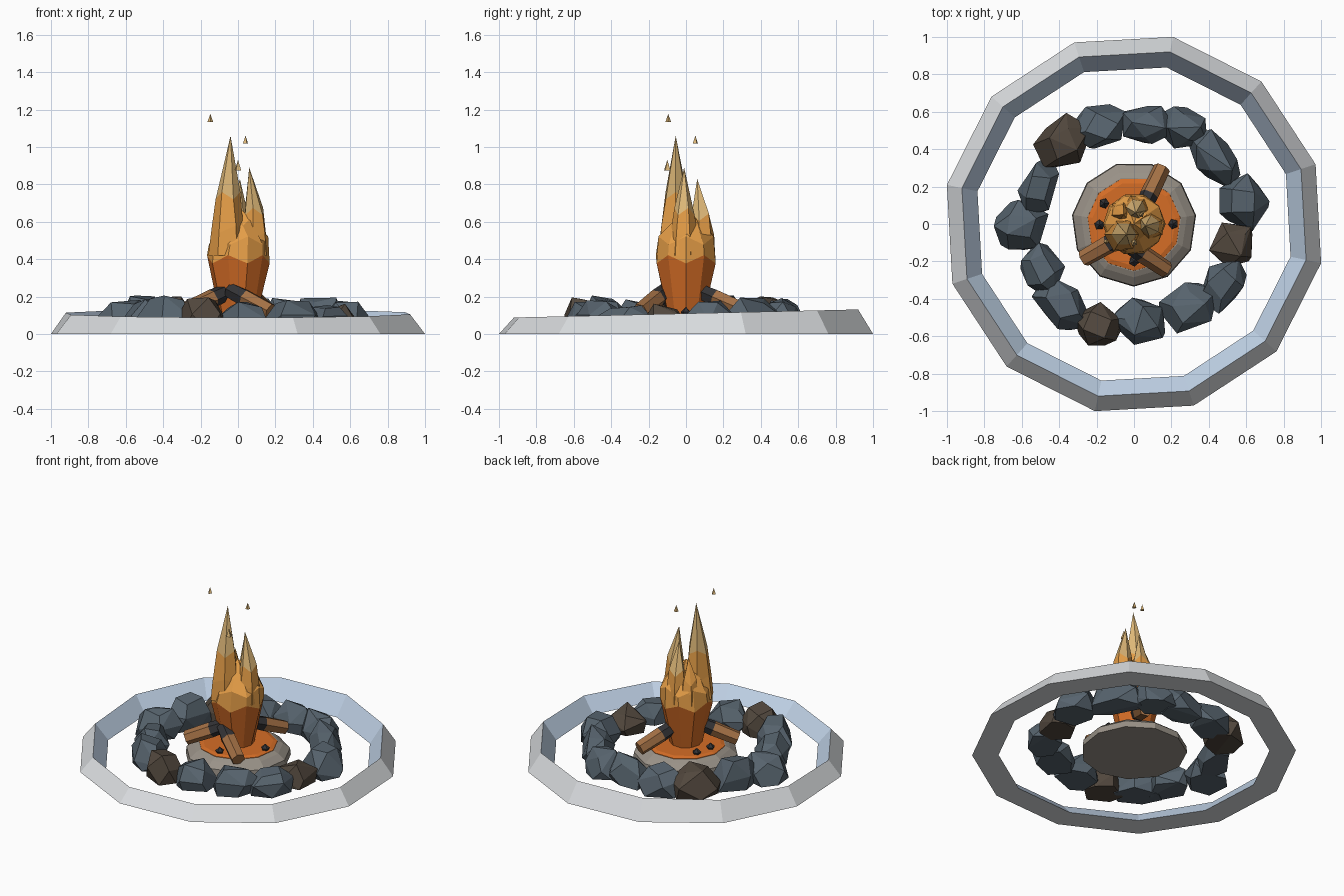
import bpy, bmesh, math, random
from mathutils import Vector

if "Cube" in bpy.data.objects:
    bpy.data.objects.remove(bpy.data.objects["Cube"])

random.seed(7)


def material(name, rgb):
    """Flat material from an sRGB colour."""
    m = bpy.data.materials.new(name)
    m.diffuse_color = [c / 12.92 if c < 0.04 else ((c + 0.055) / 1.055) ** 2.4 for c in rgb] + [1]
    m.use_nodes = True
    m.node_tree.nodes["Principled BSDF"].inputs["Base Color"].default_value = m.diffuse_color
    return m


snow = material("snow_white", (0.86, 0.87, 0.88))
ice = material("snow_blue", (0.75, 0.82, 0.90))
slate = material("slate", (0.34, 0.39, 0.43))
earth = material("brown_rock", (0.32, 0.28, 0.24))
stone = material("warm_stone", (0.60, 0.57, 0.53))
orange = material("glowing_orange", (0.84, 0.43, 0.15))
amber = material("amber", (0.90, 0.62, 0.28))
pale = material("pale_flame", (0.87, 0.72, 0.47))
wood = material("wood", (0.64, 0.44, 0.27))
char = material("charcoal", (0.20, 0.20, 0.21))


def finish(name, bm, mats, rule=None):
    """Turn a bmesh into a flat shaded object, coloured by a rule on the faces."""
    bm.normal_update()
    if rule:
        for f in bm.faces:
            f.material_index = rule(f)
    me = bpy.data.meshes.new(name)
    bm.to_mesh(me)
    bm.free()
    for m in mats:
        me.materials.append(m)
    ob = bpy.data.objects.new(name, me)
    bpy.context.collection.objects.link(ob)
    return ob


def loft(name, rings, n, mats, rule=None, turn=0.0, zig=0.0, jitter=0.0):
    """Skin n-sided rings (x, y, z, radius); radius 0 makes a point."""
    bm = bmesh.new()
    loops = []
    for i, (x, y, z, r) in enumerate(rings):
        if r == 0:
            loops.append([bm.verts.new((x, y, z))])
            continue
        lift = zig if 0 < i < len(rings) - 1 else 0
        loop = []
        for k in range(n):
            a = math.radians(turn) + math.tau * k / n
            q = r * (1 + random.uniform(-jitter, jitter))
            loop.append(bm.verts.new((x + q * math.cos(a), y + q * math.sin(a),
                                      z + lift * (-1) ** (k + i))))
        loops.append(loop)
    for a, b in zip(loops, loops[1:]):
        for k in range(n):
            j = (k + 1) % n
            if len(b) == 1:
                bm.faces.new((a[k], a[j], b[0]))
            elif len(a) == 1:
                bm.faces.new((a[0], b[j], b[k]))
            else:
                bm.faces.new((a[k], a[j], b[j], b[k]))
    for cap, flip in ((loops[0], True), (loops[-1], False)):
        if len(cap) > 1:
            bm.faces.new(cap[::-1] if flip else cap)
    return finish(name, bm, mats, rule)


# Snow bank: a twelve-sided ring with a triangular section, higher at the back
bm = bmesh.new()
section = ((1.022, 0), (0.94, 1), (0.855, 0))
bank = []
for k in range(12):
    a = math.radians(18.2 + 30 * k)
    bank.append([bm.verts.new((r * math.cos(a), r * math.sin(a),
                               top * (0.11 + 0.022 * math.sin(a)))) for r, top in section])
for k in range(12):
    p, q = bank[k], bank[(k + 1) % 12]
    for i in range(3):
        j = (i + 1) % 3
        bm.faces.new((p[i], q[i], q[j], p[j]))
bmesh.ops.recalc_face_normals(bm, faces=bm.faces)


def inward(f):
    c = f.calc_center_median()
    return int(f.normal.z > 0.1 and f.normal.x * c.x + f.normal.y * c.y < 0)


finish("snow_bank", bm, [snow, ice], inward)

# Rock circle: x, y, half length along the circle, half depth, height
rocks = (
    (0.58, 0.12, 0.15, 0.14, 0.17), (0.53, -0.11, 0.13, 0.12, 0.15),
    (0.47, -0.32, 0.16, 0.12, 0.17), (0.29, -0.44, 0.17, 0.13, 0.17),
    (0.04, -0.52, 0.15, 0.12, 0.17), (-0.19, -0.54, 0.14, 0.12, 0.20),
    (-0.38, -0.43, 0.17, 0.12, 0.20), (-0.49, -0.24, 0.16, 0.11, 0.19),
    (-0.61, -0.01, 0.14, 0.15, 0.18), (-0.51, 0.19, 0.16, 0.10, 0.19),
    (-0.38, 0.43, 0.17, 0.13, 0.20), (-0.18, 0.52, 0.15, 0.12, 0.19),
    (0.07, 0.53, 0.15, 0.11, 0.17), (0.27, 0.52, 0.14, 0.12, 0.18),
    (0.43, 0.35, 0.19, 0.11, 0.19))
for i, (x, y, length, depth, h) in enumerate(rocks):
    bm = bmesh.new()
    out = Vector((x, y, 0)).normalized()
    along = Vector((-out.y, out.x, 0))
    start = random.uniform(0, math.tau)
    for size, lo, hi, n in ((0.92, 0.0, 0.12, 6), (1.02, 0.35, 0.6, 5), (0.6, 0.8, 1.12, 4)):
        for k in range(n):
            a = start + size + math.tau * k / n + random.uniform(-0.2, 0.2)
            s = size * random.uniform(0.9, 1.1)
            p = (Vector((x, y, 0)) + along * (length * s * math.cos(a))
                 + out * (depth * s * math.sin(a)))
            p.z = h * random.uniform(lo, hi)
            bm.verts.new(p)
    hull = bmesh.ops.convex_hull(bm, input=bm.verts)
    bmesh.ops.delete(bm, geom=list({v for v in hull["geom_interior"] + hull["geom_unused"]
                                    if isinstance(v, bmesh.types.BMVert)}), context='VERTS')
    bmesh.ops.dissolve_limit(bm, angle_limit=math.radians(14), verts=bm.verts, edges=bm.edges)
    bmesh.ops.recalc_face_normals(bm, faces=bm.faces)
    finish(f"rock_{i + 1}", bm, [earth if i in (1, 5, 10) else slate])

# Hearth stone and glowing bed
loft("hearth_stone", [(0, 0, 0, 0.335), (0, 0, 0.045, 0.33), (0, 0, 0.08, 0.285),
                      (0, 0, 0.095, 0.255)], 11, [stone], turn=8)
loft("ember_bed", [(0, 0, 0.06, 0.255), (0, 0, 0.098, 0.25), (0, 0, 0.106, 0.225)],
     11, [orange], turn=8)

# Coals
for i, (x, y) in enumerate(((-0.16, 0.11), (-0.185, -0.005), (0.21, 0.0), (0.0, -0.2))):
    loft(f"coal_{i + 1}", [(x, y, 0.095, 0.018), (x, y, 0.118, 0.028), (x, y, 0.145, 0)],
         5, [char], turn=20 * i)

# Logs leaning on the fire, charred at the inner end
for i, (foot, tip) in enumerate((((0.15, 0.30, 0.13), (0.04, 0.07, 0.23)),
                                 ((-0.27, -0.185, 0.13), (-0.05, -0.06, 0.23)),
                                 ((0.175, -0.245, 0.12), (-0.045, -0.10, 0.235)))):
    foot, tip = Vector(foot), Vector(tip)
    axis = tip - foot
    size = axis.length
    burnt = 0.62 * size
    log = loft(f"log_{i + 1}", [(0, 0, 0, 0.046), (0, 0, burnt, 0.05), (0, 0, size, 0.044)],
               6, [wood, char], lambda f: int(f.calc_center_median().z > burnt), turn=10)
    log.matrix_world = axis.to_track_quat('Z', 'Y').to_matrix().to_4x4()
    log.location = foot


def heat(f):
    """Orange low, amber in the middle, pale at the tips."""
    z = f.calc_center_median().z
    return 0 if z < 0.38 else 1 if z < 0.68 else 2


fire = [orange, amber, pale]

# Flame body with a jagged shoulder
loft("flame_body", [(0, 0, 0.10, 0.10), (0, 0, 0.40, 0.168), (0.005, 0, 0.50, 0.158),
                    (0, 0, 0.60, 0.085), (0, 0, 0.68, 0)], 10, fire, heat, zig=0.022, jitter=0.03)

# Flame tongues: base centre, radius, tip
for i, (x, y, r, tip) in enumerate(((-0.055, -0.055, 0.105, (-0.04, -0.055, 1.06)),
                                    (0.085, -0.01, 0.088, (0.06, -0.01, 0.89)),
                                    (0.01, 0.08, 0.085, (0.01, 0.06, 0.83)),
                                    (-0.07, 0.06, 0.075, (-0.055, 0.05, 0.72)))):
    rise = tip[2] - 0.42
    rings = [(x, y, 0.42 + rise * t, r * s) for t, s in
             ((0, 0.95), (0.22, 0.85), (0.5, 0.62))]
    loft(f"flame_tongue_{i + 1}", rings + [(*tip, 0)], 6, fire, heat,
         turn=25 * i, zig=0.02, jitter=0.06)

# Sparks
for i, (x, y, z) in enumerate(((-0.148, -0.095, 1.135), (0.04, 0.05, 1.02), (0.0, -0.10, 0.875))):
    w = 0.02 if i == 2 else 0.015
    loft(f"spark_{i + 1}", [(x, y, z, w), (x, y, z + 2.8 * w, 0)], 4, [pale], turn=30 * i)
